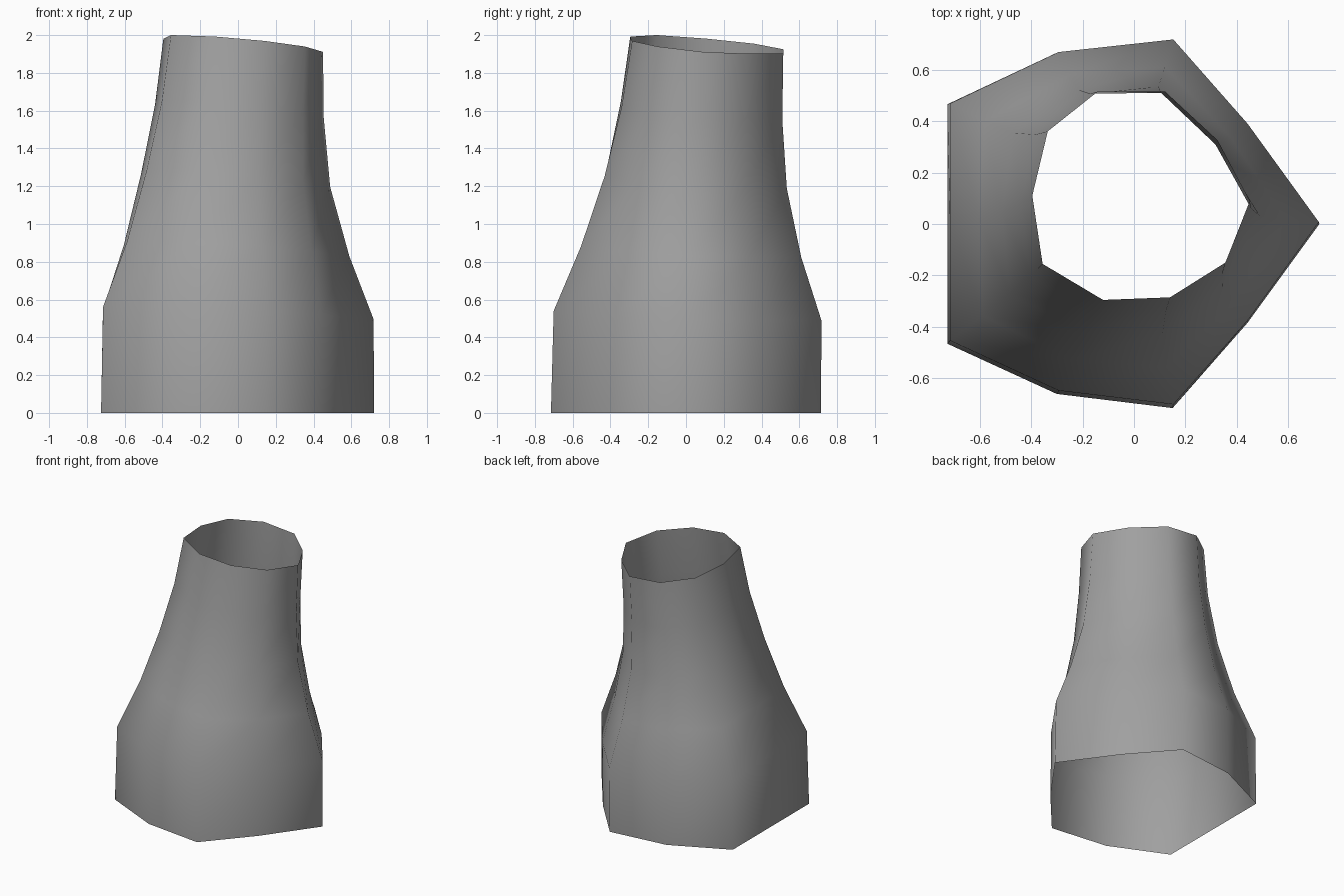
import bpy, bmesh

if "Cube" in bpy.data.objects:
    bpy.data.objects.remove(bpy.data.objects["Cube"])

# Ten-sided outlines, counter-clockwise from the right corner
BASE = [(0.72, 0), (0.44, 0.385), (0.15, 0.715), (-0.30, 0.665), (-0.725, 0.465),
        (-0.725, 0), (-0.725, -0.465), (-0.30, -0.66), (0.15, -0.715), (0.44, -0.385)]
RIM = [(0.45, 0.09), (0.325, 0.325), (0.12, 0.515), (-0.14, 0.515), (-0.335, 0.36),
       (-0.395, 0.11), (-0.355, -0.155), (-0.12, -0.295), (0.14, -0.285), (0.355, -0.15)]
RIM_CENTRE = (0.03, 0.11)

# Rings: height, tilt, blend from base to rim, centre x, centre y
RINGS = [(0.0, 0.0, 0.0, 0.0, 0.0),
         (0.52, 0.035, 0.02, 0.004, 0.008),
         (0.86, 0.05, 0.42, -0.005, 0.025),
         (1.23, 0.07, 0.74, -0.01, 0.048),
         (1.595, 0.085, 0.92, 0.01, 0.08),
         (1.945, 0.085, 1.0, 0.03, 0.11)]

# Open tapering sleeve lofted through the rings
bm = bmesh.new()
rows = []
for height, tilt, f, cx, cy in RINGS:
    row = []
    for (bx, by), (tx, ty) in zip(BASE, RIM):
        x = bx * (1 - f) + (tx - RIM_CENTRE[0]) * f
        y = by * (1 - f) + (ty - RIM_CENTRE[1]) * f
        row.append(bm.verts.new((x + cx, y + cy, height - tilt * (x + y))))
    rows.append(row)
for low, high in zip(rows, rows[1:]):
    for i in range(len(low)):
        j = (i + 1) % len(low)
        bm.faces.new((low[i], low[j], high[j], high[i]))
for face in bm.faces:
    face.smooth = True

mesh = bpy.data.meshes.new("sleeve")
bm.to_mesh(mesh)
bm.free()
sleeve = bpy.data.objects.new("sleeve", mesh)
bpy.context.collection.objects.link(sleeve)

grey = bpy.data.materials.new("plain grey")
grey.diffuse_color = (0.35, 0.35, 0.35, 1)
grey.use_nodes = True
grey.node_tree.nodes["Principled BSDF"].inputs["Base Color"].default_value = grey.diffuse_color
mesh.materials.append(grey)
